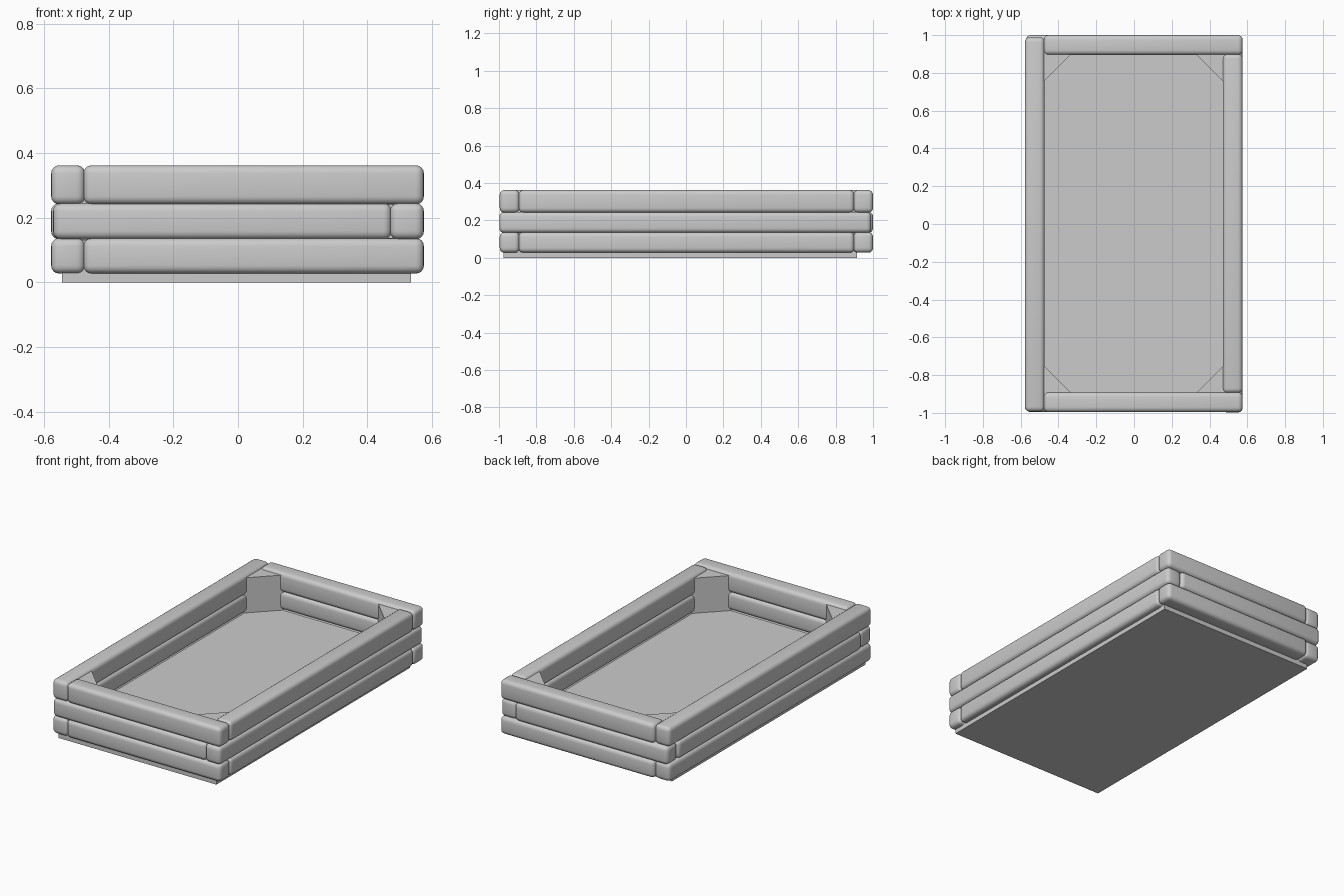
import bpy, bmesh

if "Cube" in bpy.data.objects:
    bpy.data.objects.remove(bpy.data.objects["Cube"])

def finish(name, bm):
    bmesh.ops.recalc_face_normals(bm, faces=bm.faces)
    me = bpy.data.meshes.new(name)
    bm.to_mesh(me)
    bm.free()
    ob = bpy.data.objects.new(name, me)
    bpy.context.collection.objects.link(ob)
    return ob

def box(name, x, y, z, radius=0):
    bm = bmesh.new()
    bmesh.ops.create_cube(bm, size=1)
    for v in bm.verts:
        for i, (a, b) in enumerate((x, y, z)):
            v.co[i] = a if v.co[i] < 0 else b
    if radius:
        bmesh.ops.bevel(bm, geom=bm.edges[:], offset=radius, segments=4,
                        profile=0.5, affect='EDGES')
        for f in bm.faces:
            f.smooth = True
    return finish(name, bm)

# Rounded timbers: three courses, with the corner joints alternating
R = 0.025
courses = (("bottom", 0.027, 0.137), ("middle", 0.133, 0.245), ("top", 0.241, 0.362))
for level, z0, z1 in courses:
    z = (z0, z1)
    if level == "middle":
        cross_x, left_y, right_y = (-0.572, 0.475), (-0.895, 0.895), (-0.998, 0.99)
    else:
        cross_x, left_y, right_y = (-0.478, 0.575), (-0.993, 0.988), (-0.895, 0.9)
    box(level + "_front_timber", cross_x, (-0.996, -0.89), z, R)
    box(level + "_back_timber", cross_x, (0.895, 1.0), z, R)
    box(level + "_left_timber", (-0.578, -0.473), left_y, z, R)
    box(level + "_right_timber", (0.47, 0.575), right_y, z, R)

# Base slab, whose top is the floor inside the frame
box("base_floor", (-0.545, 0.535), (-0.975, 0.915), (0, 0.13))

# Triangular corner braces
for xn, x, sx in (("left", -0.473, 1), ("right", 0.47, -1)):
    for yn, y, sy in (("front", -0.89, 1), ("back", 0.895, -1)):
        # the back of each brace is sunk slightly into the timbers
        e = 0.03
        pts = [(x - e * sx, y - e * sy), (x + (0.137 + e) * sx, y - e * sy),
               (x - e * sx, y + (0.137 + e) * sy)]
        bm = bmesh.new()
        face = bm.faces.new([bm.verts.new((px, py, 0.1)) for px, py in pts])
        ext = bmesh.ops.extrude_face_region(bm, geom=[face])
        for v in ext["geom"]:
            if isinstance(v, bmesh.types.BMVert):
                v.co.z = 0.347
        if not any(len(f.verts) == 3 and f.calc_center_median().z < 0.11 for f in bm.faces):
            low = [v for v in bm.verts if v.co.z < 0.11]
            bm.faces.new(low)
        finish(f"{yn}_{xn}_corner_brace", bm)
